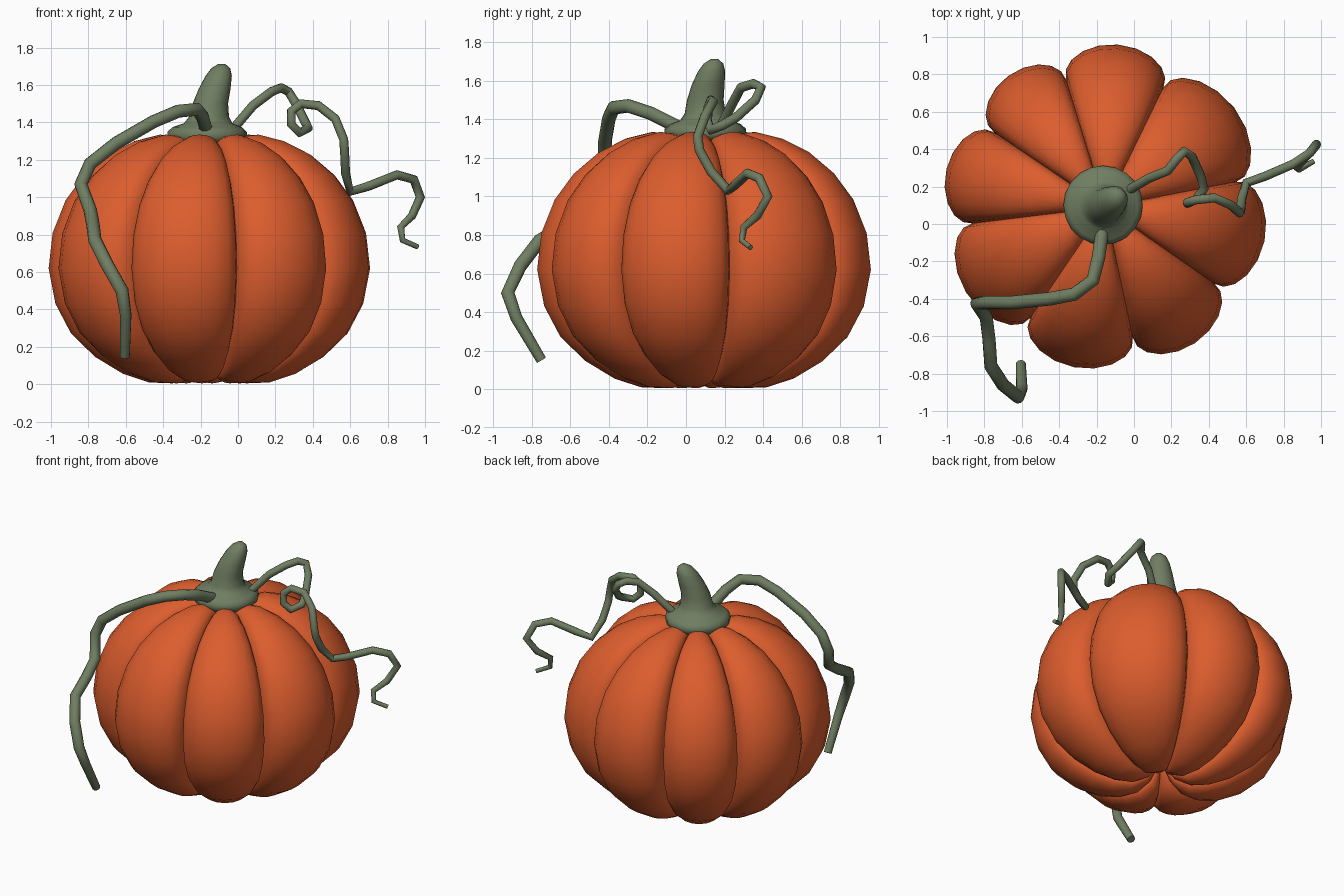
import bpy, bmesh, math

if "Cube" in bpy.data.objects:
    bpy.data.objects.remove(bpy.data.objects["Cube"])

CX, CY = -0.155, 0.09


def material(name, rgb):
    m = bpy.data.materials.new(name)
    m.diffuse_color = (*rgb, 1)
    m.use_nodes = True
    m.node_tree.nodes["Principled BSDF"].inputs["Base Color"].default_value = m.diffuse_color
    return m


ORANGE = material("orange_skin", (0.72, 0.11, 0.027))
GREEN = material("green_stem", (0.16, 0.205, 0.12))


def loft(name, rings, mat, angle):
    """Skin closed rings listed from bottom to top, with capped ends."""
    bm = bmesh.new()
    vs = [[bm.verts.new(p) for p in ring] for ring in rings]
    n = len(vs[0])
    for a, b in zip(vs, vs[1:]):
        for j in range(n):
            k = (j + 1) % n
            bm.faces.new((a[j], a[k], b[k], b[j]))
    bm.faces.new(vs[0][::-1])
    bm.faces.new(vs[-1])
    bmesh.ops.recalc_face_normals(bm, faces=bm.faces)
    me = bpy.data.meshes.new(name)
    bm.to_mesh(me)
    bm.free()
    ob = bpy.data.objects.new(name, me)
    bpy.context.collection.objects.link(ob)
    me.materials.append(mat)
    finish(ob, angle)


def finish(ob, angle):
    bpy.ops.object.select_all(action='DESELECT')
    ob.select_set(True)
    bpy.context.view_layer.objects.active = ob
    if ob.type == 'CURVE':
        bpy.ops.object.convert(target='MESH')
    bpy.ops.object.shade_smooth_by_angle(angle=math.radians(angle))


# Pumpkin body: eight slightly uneven lobes between creases
creases = [-173, -124, -78, -35, 11, 64, 107, 146, 187]
profile = [(0.02, 0.16), (0.09, 0.06), (0.2, 0.005), (0.33, 0.01), (0.47, 0.055),
           (0.62, 0.145), (0.75, 0.27), (0.835, 0.43), (0.872, 0.62), (0.85, 0.81),
           (0.78, 0.985), (0.68, 1.12), (0.55, 1.23), (0.41, 1.3), (0.27, 1.335),
           (0.13, 1.32), (0.02, 1.27)]
STEPS = 10
spokes = []
for a, b in zip(creases, creases[1:]):
    for k in range(STEPS):
        t = math.sin((k / STEPS - 0.5) * math.pi)
        bulge = math.sqrt(max(0, 1 - t * t))
        spokes.append((math.radians((a + b) / 2 + t * (b - a) / 2), 0.82 + 0.18 * bulge))
rings = []
for r, z in profile:
    rings.append([(CX + r * s * math.cos(th), CY + r * s * math.sin(th),
                   0.62 + (z - 0.62) * (1 - 0.5 * (1 - s))) for th, s in spokes])
loft("pumpkin_body", rings, ORANGE, 40)

# Stem: flared collar and leaning stalk (x, y, z, radius)
stem = [(-.165, .1, 1.29, .19), (-.165, .1, 1.315, .212), (-.165, .1, 1.35, .212),
        (-.165, .1, 1.375, .185), (-.16, .1, 1.395, .13), (-.155, .1, 1.43, .107),
        (-.148, .1, 1.5, .095), (-.125, .115, 1.58, .085), (-.103, .133, 1.65, .07),
        (-.092, .143, 1.69, .05), (-.087, .148, 1.712, .02)]
loft("stem", [[(x + r * math.cos(i * math.tau / 20), y + r * math.sin(i * math.tau / 20), z)
               for i in range(20)] for x, y, z, r in stem], GREEN, 50)


# Vines: round tubes along a path, tapering to the tip
def vine(name, pts, radius, tip):
    cu = bpy.data.curves.new(name, 'CURVE')
    cu.dimensions = '3D'
    cu.bevel_depth = radius
    cu.bevel_resolution = 3
    cu.use_fill_caps = True
    sp = cu.splines.new('POLY')
    sp.points.add(len(pts) - 1)
    for i, (p, c) in enumerate(zip(sp.points, pts)):
        p.co = (*c, 1)
        f = i / (len(pts) - 1)
        p.radius = 1 if f < 0.85 else 1 + (tip - 1) * (f - 0.85) / 0.15
    cu.materials.append(GREEN)
    ob = bpy.data.objects.new(name, cu)
    bpy.context.collection.objects.link(ob)
    finish(ob, 60)


vine("long_vine", [
    (-.17, -.04, 1.36), (-.19, -.18, 1.43), (-.22, -.30, 1.47), (-.32, -.375, 1.46),
    (-.45, -.40, 1.405), (-.65, -.42, 1.29), (-.79, -.42, 1.18), (-.84, -.425, 1.07),
    (-.79, -.5, .93), (-.775, -.62, .85), (-.765, -.76, .77), (-.70, -.86, .64),
    (-.62, -.925, .5), (-.60, -.88, .37), (-.605, -.75, .15)], .036, .75)
vine("curly_vine", [
    (-.03, .18, 1.36), (.08, .245, 1.49), (.18, .285, 1.565), (.23, .35, 1.585),
    (.27, .39, 1.565), (.31, .36, 1.5), (.355, .26, 1.41), (.375, .19, 1.37),
    (.33, .13, 1.345), (.285, .11, 1.39), (.285, .115, 1.46), (.335, .13, 1.5),
    (.43, .14, 1.49), (.52, .10, 1.42), (.565, .06, 1.31), (.57, .07, 1.24),
    (.575, .13, 1.13), (.6, .22, 1.03), (.7, .255, 1.06), (.85, .32, 1.12),
    (.94, .38, 1.095), (.975, .425, 1.0), (.93, .37, .9), (.87, .30, .84),
    (.88, .29, .77), (.96, .335, .735)], .025, .55)
